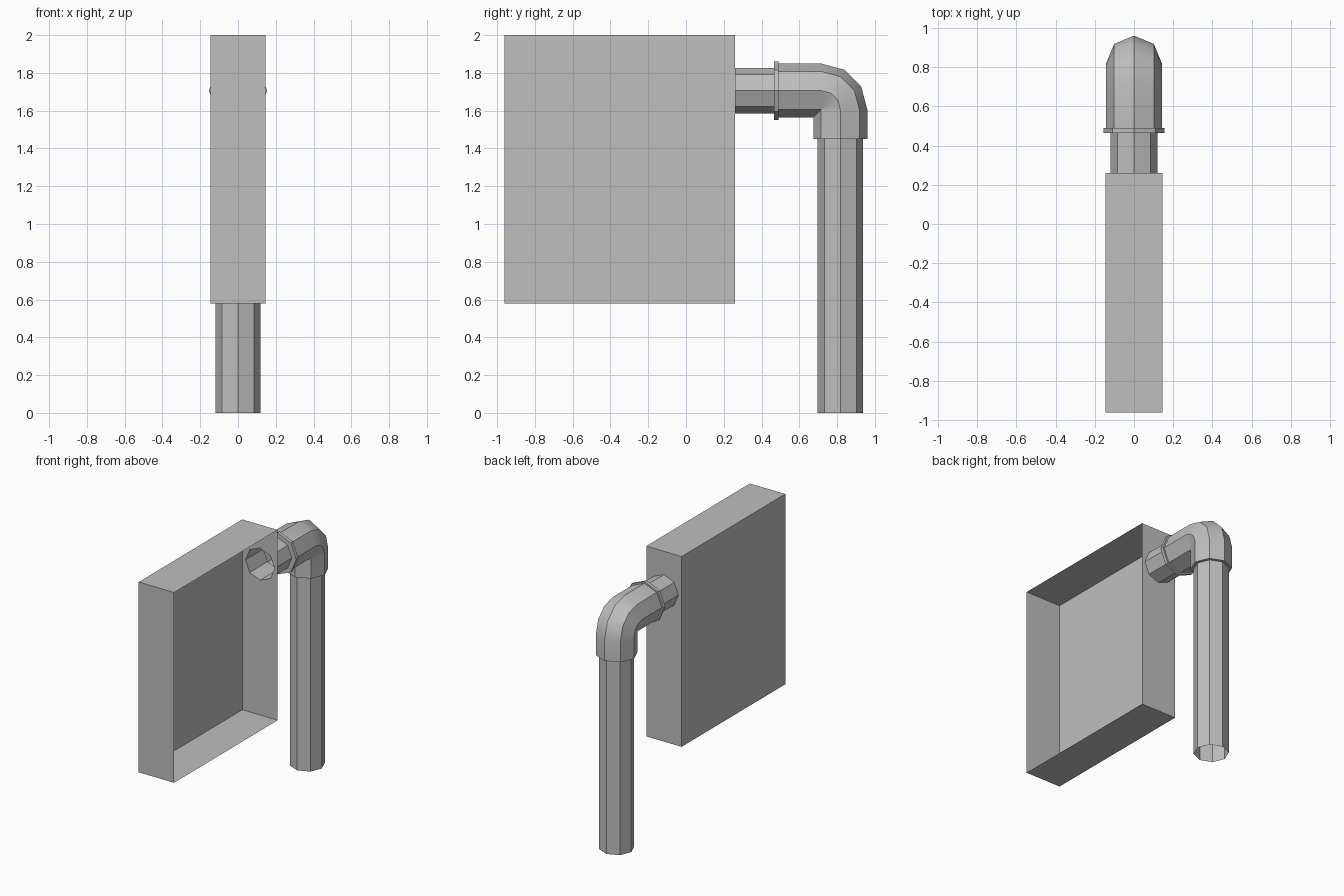
import bpy, bmesh
from math import sin, cos, pi, radians

default = bpy.data.objects.get("Cube")
if default:
    bpy.data.objects.remove(default, do_unlink=True)

SIDES = 8
PIPE_R, ELBOW_R, FLANGE_R = 0.12, 0.143, 0.155
PIPE_Z, DROP_Y = 1.706, 0.817          # axis heights of the two pipe runs
BEND = 0.1                             # bend radius of the elbow axis
BOX_BACK = 0.26

grey = bpy.data.materials.new("plain grey")
grey.use_nodes = True
colour = (0.52, 0.52, 0.52, 1)
grey.diffuse_color = colour
grey.node_tree.nodes["Principled BSDF"].inputs["Base Color"].default_value = colour


def finish(name, bm, smooth=False):
    mesh = bpy.data.meshes.new(name)
    bm.to_mesh(mesh)
    bm.free()
    obj = bpy.data.objects.new(name, mesh)
    bpy.context.collection.objects.link(obj)
    mesh.materials.append(grey)
    if smooth:
        bpy.ops.object.select_all(action='DESELECT')
        obj.select_set(True)
        bpy.context.view_layer.objects.active = obj
        bpy.ops.object.shade_smooth_by_angle(angle=radians(35))
    return obj


def ring(bm, y, z, tilt, r):
    """Octagon across a path in the yz plane; tilt 0 runs back, pi/2 runs down."""
    verts = []
    for i in range(SIDES):
        a = 2 * pi * i / SIDES
        out = r * cos(a)
        verts.append(bm.verts.new((r * sin(a), y + out * sin(tilt), z + out * cos(tilt))))
    return verts


def tube(name, stations, smooth=False):
    bm = bmesh.new()
    rings = [ring(bm, *s) for s in stations]
    for a, b in zip(rings, rings[1:]):
        for i in range(SIDES):
            j = (i + 1) % SIDES
            bm.faces.new((a[i], b[i], b[j], a[j]))
    return finish(name, bm, smooth)


# Tank: thin-walled box, open on the +x side, with a pipe hole in its back wall
bm = bmesh.new()
bmesh.ops.create_cube(bm, size=1)
for v in bm.verts:
    v.co.x *= 0.292
    v.co.y = BOX_BACK if v.co.y > 0 else -0.962
    v.co.z = 2.0 if v.co.z > 0 else 0.58
bm.normal_update()
open_side = [f for f in bm.faces if f.normal.x > 0.9]
back_wall = [f for f in bm.faces if f.normal.y > 0.9]
bmesh.ops.delete(bm, geom=open_side + back_wall, context='FACES_ONLY')
bm.edges.ensure_lookup_table()
rim = [e for e in bm.edges if all(v.co.y > 0 for v in e.verts)]
corners = {v for e in rim for v in e.verts}
if len(rim) < 4:
    # restore the rim edge shared by both removed faces
    ends = [v for v in corners if v.co.x > 0]
    rim.append(bm.edges.new(ends))
hole = ring(bm, BOX_BACK, PIPE_Z, 0, PIPE_R)
rim += [bm.edges.new((hole[i], hole[(i + 1) % SIDES])) for i in range(SIDES)]
filled = bmesh.ops.triangle_fill(bm, edges=rim, use_beauty=True, normal=(0, 1, 0))
faces = [g for g in filled["geom"] if isinstance(g, bmesh.types.BMFace)]
bm.normal_update()
bmesh.ops.reverse_faces(bm, faces=[f for f in faces if f.normal.y < 0])
bmesh.ops.dissolve_limit(bm, angle_limit=0.01, verts=bm.verts[:], edges=bm.edges[:])
finish("tank", bm)

# Short pipe leaving the tank
tube("outlet_pipe", [(BOX_BACK, PIPE_Z, 0, PIPE_R), (0.47, PIPE_Z, 0, PIPE_R)])

# Collar and elbow, with a stepped lip at each end
bend_y, bend_z = DROP_Y - BEND, PIPE_Z - BEND
stations = [(0.465, PIPE_Z, 0, PIPE_R), (0.465, PIPE_Z, 0, FLANGE_R),
            (0.49, PIPE_Z, 0, FLANGE_R), (0.49, PIPE_Z, 0, ELBOW_R)]
for k in range(4):
    t = k * pi / 6
    stations.append((bend_y + BEND * sin(t), bend_z + BEND * cos(t), t, ELBOW_R))
stations += [(DROP_Y, 1.45, pi / 2, ELBOW_R), (DROP_Y, 1.45, pi / 2, PIPE_R)]
tube("elbow", stations, smooth=True)

# Long pipe down to the ground, open at the bottom
tube("down_pipe", [(DROP_Y, 1.45, pi / 2, PIPE_R), (DROP_Y, 0, pi / 2, PIPE_R)])
